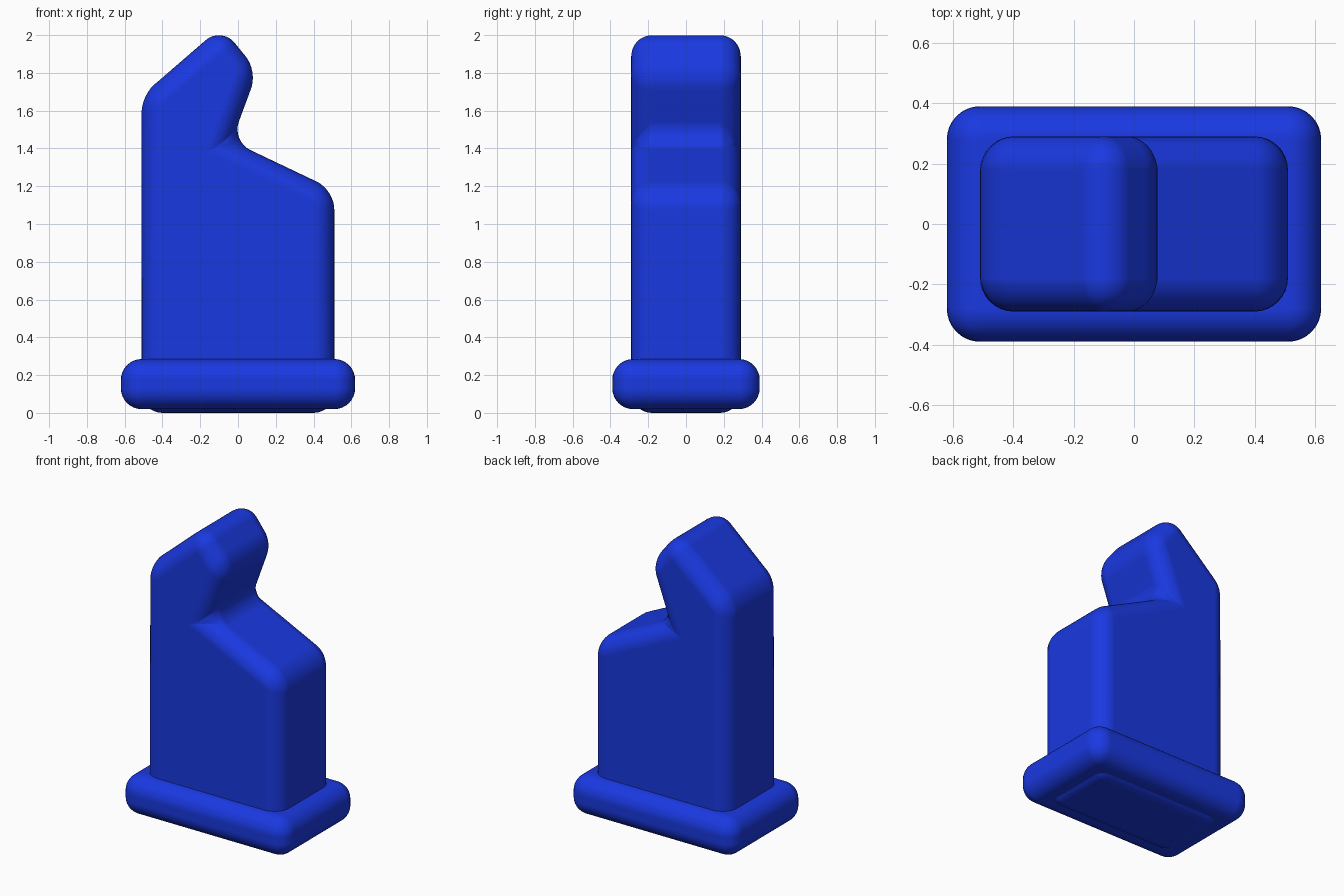
import bpy, bmesh

if "Cube" in bpy.data.objects:
    bpy.data.objects.remove(bpy.data.objects["Cube"])

blue = bpy.data.materials.new("blue")
blue.diffuse_color = (0.01, 0.04, 0.75, 1)
blue.use_nodes = True
blue.node_tree.nodes["Principled BSDF"].inputs["Base Color"].default_value = blue.diffuse_color


def rounded_prism(name, profile, half_depth, radius):
    """Extrude an x-z profile along y and round every edge."""
    bm = bmesh.new()
    face = bm.faces.new([bm.verts.new((x, -half_depth, z)) for x, z in profile])
    ext = bmesh.ops.extrude_face_region(bm, geom=[face])
    verts = [v for v in ext["geom"] if isinstance(v, bmesh.types.BMVert)]
    bmesh.ops.translate(bm, verts=verts, vec=(0, 2 * half_depth, 0))
    bmesh.ops.recalc_face_normals(bm, faces=bm.faces)
    mesh = bpy.data.meshes.new(name)
    bm.to_mesh(mesh)
    bm.free()
    mesh.materials.append(blue)
    for p in mesh.polygons:
        p.use_smooth = True
    obj = bpy.data.objects.new(name, mesh)
    bpy.context.collection.objects.link(obj)
    bevel = obj.modifiers.new("round_edges", "BEVEL")
    bevel.width = radius
    bevel.segments = 8
    bevel.limit_method = "NONE"
    bevel.harden_normals = True
    return obj


# Tall body with a leaning head, a notch and a sloping shoulder
rounded_prism("body", [
    (-0.51, 0.0), (0.51, 0.0), (0.51, 1.18), (-0.034, 1.439),
    (0.104, 1.81), (-0.088, 2.045), (-0.51, 1.68)], 0.29, 0.11)

# Rounded slab base
rounded_prism("base", [
    (-0.62, 0.02), (0.62, 0.02), (0.62, 0.285), (-0.62, 0.285)], 0.39, 0.11)
